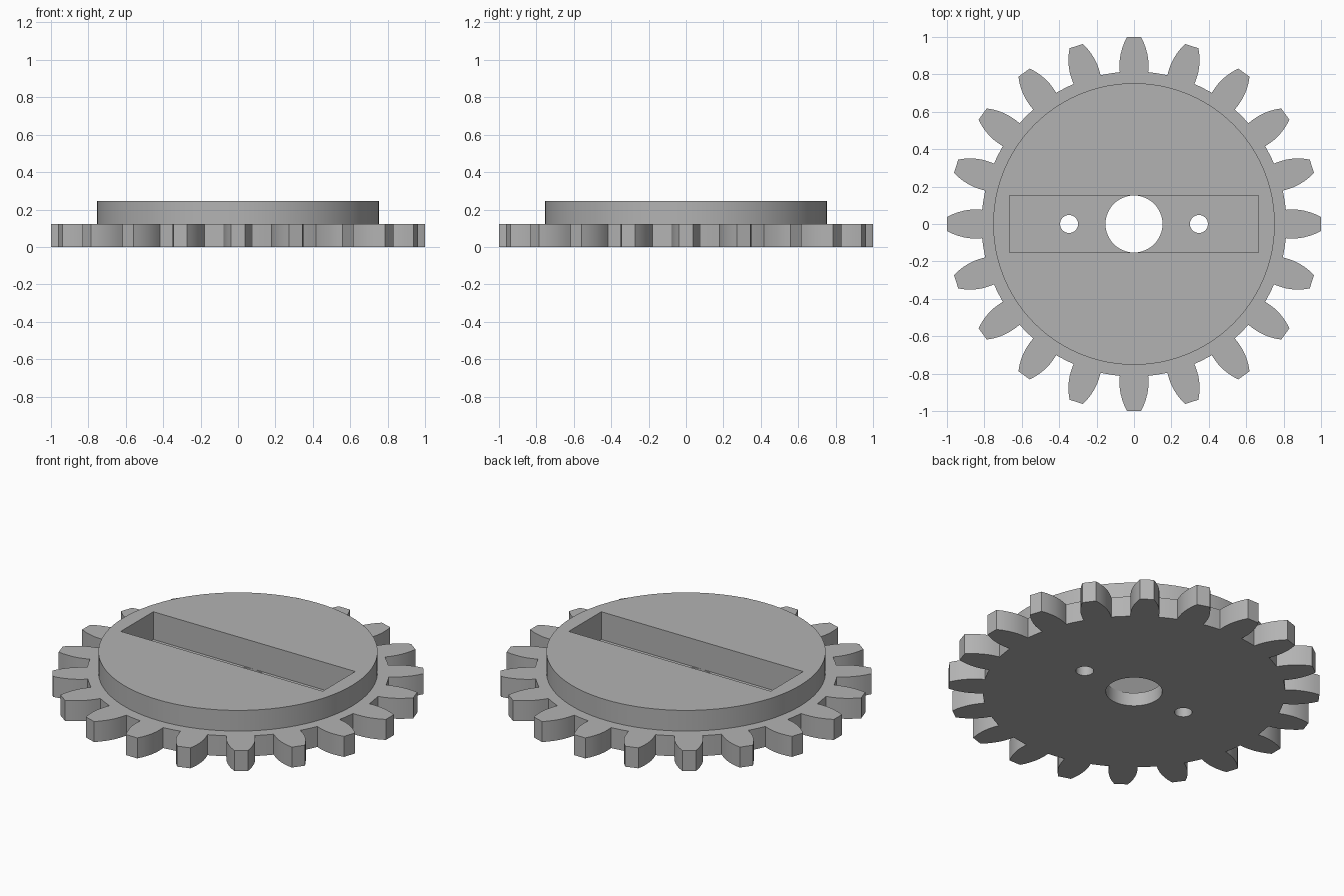
import bpy, bmesh
from math import cos, sin, pi, radians

old = bpy.data.objects.get("Cube")
if old:
    bpy.data.objects.remove(old, do_unlink=True)

TEETH = 20
GEAR_TOP, HUB_TOP, SLOT_FLOOR = 0.122, 0.245, 0.08
ROOT_RADIUS = 0.815

# Single plain grey plastic
grey = bpy.data.materials.new("plain_grey")
grey.use_nodes = True
color = (0.45, 0.45, 0.45, 1)
grey.diffuse_color = color
grey.node_tree.nodes["Principled BSDF"].inputs["Base Color"].default_value = color


def prism(name, outline, z0, z1):
    """Extrude a closed 2D outline between two heights."""
    bm = bmesh.new()
    base = bm.faces.new([bm.verts.new((x, y, z0)) for x, y in outline])
    top = bmesh.ops.extrude_face_region(bm, geom=[base])["geom"]
    verts = [g for g in top if isinstance(g, bmesh.types.BMVert)]
    bmesh.ops.translate(bm, verts=verts, vec=(0, 0, z1 - z0))
    bmesh.ops.recalc_face_normals(bm, faces=bm.faces)
    mesh = bpy.data.meshes.new(name)
    bm.to_mesh(mesh)
    bm.free()
    mesh.materials.append(grey)
    obj = bpy.data.objects.new(name, mesh)
    bpy.context.collection.objects.link(obj)
    return obj


def circle(radius, count, cx=0):
    return [(cx + radius * cos(2 * pi * i / count), radius * sin(2 * pi * i / count))
            for i in range(count)]


def combine(target, tool, operation):
    """Apply a boolean and discard the tool object."""
    tool.hide_render = True
    mod = target.modifiers.new("combine", "BOOLEAN")
    mod.operation, mod.object, mod.solver = operation, tool, "EXACT"
    bpy.context.view_layer.objects.active = target
    bpy.ops.object.modifier_apply(modifier=mod.name)
    bpy.data.objects.remove(tool, do_unlink=True)


# Tooth flank as (radius along tooth, half width), root to tip
flank = [(0.812, 0.076), (0.845, 0.0775), (0.88, 0.076), (0.91, 0.071),
         (0.94, 0.063), (0.97, 0.052), (1.0, 0.037)]
tooth = [(r, -w) for r, w in flank] + [(r, w) for r, w in reversed(flank)]

outline = []
for i in range(TEETH):
    a = 2 * pi * i / TEETH
    outline += [(r * cos(a) - w * sin(a), r * sin(a) + w * cos(a)) for r, w in tooth]
    # Root arc between neighbouring teeth
    for step in (7.5, 9, 10.5):
        b = a + radians(step)
        outline.append((ROOT_RADIUS * cos(b), ROOT_RADIUS * sin(b)))

# Toothed wheel with raised round hub
gear = prism("gear_wheel", outline, 0, GEAR_TOP)
hub = prism("hub_disc", circle(0.753, 96), GEAR_TOP - 0.03, HUB_TOP)
combine(gear, hub, "UNION")

# Rectangular pocket in the hub
sx, sy = 0.665, 0.153
slot = prism("slot_cutter", [(-sx, -sy), (sx, -sy), (sx, sy), (-sx, sy)],
             SLOT_FLOOR, HUB_TOP + 0.1)
combine(gear, slot, "DIFFERENCE")

# Shaft hole and two screw holes
for name, radius, x in (("shaft", 0.1525, 0), ("screw_a", 0.048, -0.347), ("screw_b", 0.048, 0.347)):
    combine(gear, prism(name + "_cutter", circle(radius, 48, x), -0.1, HUB_TOP + 0.1), "DIFFERENCE")

# Smooth curved walls, keep sharp rims
bpy.ops.object.select_all(action="DESELECT")
gear.select_set(True)
bpy.context.view_layer.objects.active = gear
bpy.ops.object.shade_smooth_by_angle(angle=radians(25))
